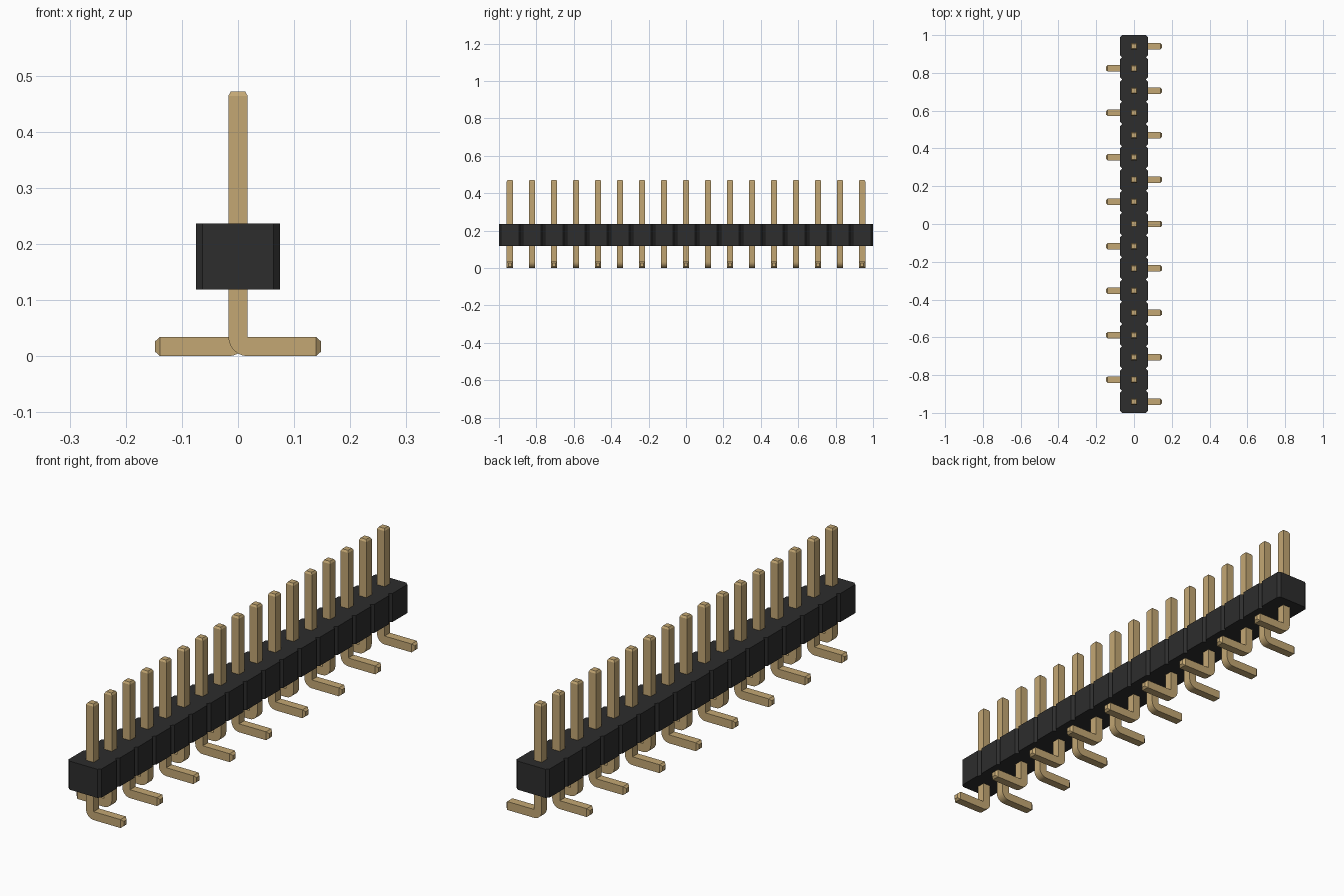
import bpy
import bmesh
import math

cube = bpy.data.objects.get("Cube")
if cube:
    bpy.data.objects.remove(cube, do_unlink=True)

COUNT = 17
PITCH = 2 / COUNT
HALF = 0.0172           # half thickness of a pin


def material(name, rgb, rough):
    m = bpy.data.materials.new(name)
    m.use_nodes = True
    m.diffuse_color = (*rgb, 1)
    bsdf = m.node_tree.nodes["Principled BSDF"]
    bsdf.inputs["Base Color"].default_value = (*rgb, 1)
    bsdf.inputs["Roughness"].default_value = rough
    return m


def loft(name, sections, mat):
    """Skin a list of four-cornered sections and cap both ends."""
    bm = bmesh.new()
    rings = [[bm.verts.new(p) for p in s] for s in sections]
    for a, b in zip(rings, rings[1:]):
        for i in range(4):
            j = (i + 1) % 4
            bm.faces.new((a[i], a[j], b[j], b[i]))
    bm.faces.new(rings[0])
    bm.faces.new(rings[-1])
    bmesh.ops.remove_doubles(bm, verts=bm.verts, dist=1e-5)
    bmesh.ops.recalc_face_normals(bm, faces=bm.faces)
    mesh = bpy.data.meshes.new(name)
    bm.to_mesh(mesh)
    bm.free()
    mesh.materials.append(mat)
    return mesh


def add(name, mesh, location=(0, 0, 0)):
    ob = bpy.data.objects.new(name, mesh)
    ob.location = location
    bpy.context.collection.objects.link(ob)
    return ob


gold = material("brass gold", (0.55, 0.39, 0.175), 0.5)
black = material("black plastic", (0.026, 0.026, 0.026), 0.6)

# Housing: a row of blocks with chamfered vertical corners
Z0, Z1, WIDE, CH = 0.119, 0.236, 0.0745, 0.0115
sections = []
for i in range(COUNT):
    y0 = -1 + i * PITCH
    for y, w in ((y0, WIDE - CH), (y0 + CH, WIDE),
                 (y0 + PITCH - CH, WIDE), (y0 + PITCH, WIDE - CH)):
        sections.append([(-w, y, Z0), (w, y, Z0), (w, y, Z1), (-w, y, Z1)])
add("housing", loft("housing", sections, black))


# Pin: tapered post, rounded outer bend, tapered foot
def pin_mesh(name, side):
    def section(inner, outer, h):
        return [(side * inner[0], -h, inner[1]), (side * inner[0], h, inner[1]),
                (side * outer[0], h, outer[1]), (side * outer[0], -h, outer[1])]

    thick = 2 * HALF
    secs = [section((0.0125, 0.472), (-0.0125, 0.472), 0.0125),
            section((HALF, 0.464), (-HALF, 0.464), HALF)]
    for k in range(7):
        a = math.radians(90 * k / 6)
        secs.append(section((HALF, thick),
                            (HALF - thick * math.cos(a), thick - thick * math.sin(a)), HALF))
    secs += [section((0.139, thick), (0.139, 0), HALF),
             section((0.148, HALF + 0.009), (0.148, HALF - 0.009), 0.009)]
    return loft(name, secs, gold)


meshes = [pin_mesh("pin_left", 1), pin_mesh("pin_right", -1)]
pins = [add(f"pin_{i + 1:02d}", meshes[i % 2], (0, -1 + (i + 0.5) * PITCH, 0))
        for i in range(COUNT)]

# Smooth the bends while keeping the square edges crisp
bpy.ops.object.select_all(action='DESELECT')
for ob in pins[:2]:
    ob.select_set(True)
bpy.context.view_layer.objects.active = pins[0]
bpy.ops.object.shade_smooth_by_angle(angle=math.radians(25))
